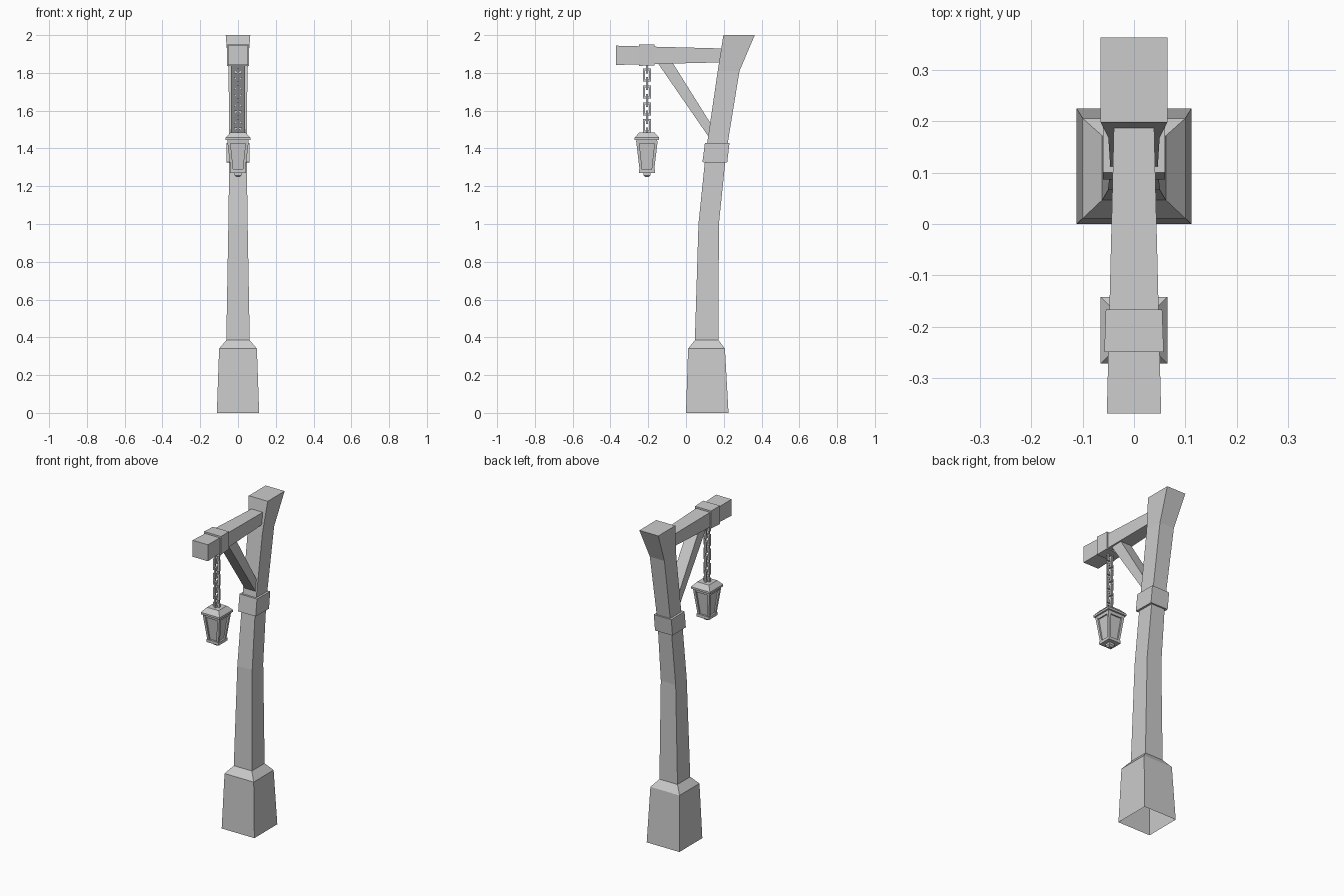
import bpy, bmesh
from mathutils import Vector

if "Cube" in bpy.data.objects:
    bpy.data.objects.remove(bpy.data.objects["Cube"])

LY = -0.207  # lantern and chain axis in y


def loft(name, rings, cap_start=True, cap_end=True):
    """Skin a list of four-point rings into one flat-shaded solid."""
    bm = bmesh.new()
    loops = [[bm.verts.new(p) for p in r] for r in rings]
    for a, b in zip(loops, loops[1:]):
        for i in range(4):
            j = (i + 1) % 4
            bm.faces.new((a[i], a[j], b[j], b[i]))
    if cap_start:
        bm.faces.new(loops[0][::-1])
    if cap_end:
        bm.faces.new(loops[-1])
    bmesh.ops.recalc_face_normals(bm, faces=bm.faces)
    me = bpy.data.meshes.new(name)
    bm.to_mesh(me)
    bm.free()
    ob = bpy.data.objects.new(name, me)
    bpy.context.collection.objects.link(ob)
    return ob


def side_ring(a, b, hx):
    """Ring spanning side-view points a and b (y, z), mirrored to +-hx."""
    return [(-hx, *a), (hx, *a), (hx, *b), (-hx, *b)]


def square(z, h, x=0, y=LY):
    return [(x - h, y - h, z), (x + h, y - h, z), (x + h, y + h, z), (x - h, y + h, z)]


# Curved post with flared foot and head, open underneath
post = [(0, 0, .225, .112), (.34, .011, .206, .1), (.385, .047, .172, .062),
        (1.0, .066, .174, .051), (1.38, .105, .213, .046),
        (1.81, .168, .283, .05), (2.0, .198, .364, .065)]
loft("post", [side_ring((y0, z), (y1, z), h) for z, y0, y1, h in post], cap_start=False)

# Collar around the post
loft("post_collar", [side_ring((.087, 1.327), (.218, 1.325), .06),
                     side_ring((.1, 1.43), (.23, 1.428), .06)])

# Tapered beam and its strap
loft("beam", [side_ring((-.37, 1.842), (-.37, 1.944), .053),
              side_ring((.2, 1.856), (.2, 1.929), .039)])
loft("beam_strap", [side_ring((-.25, 1.837), (-.25, 1.951), .058),
                    side_ring((-.167, 1.84), (-.167, 1.949), .055)])

# Diagonal brace between beam and post
loft("brace", [side_ring((-.155, 1.86), (-.075, 1.86), .037),
               side_ring((.135, 1.44), (.135, 1.525), .037)])


def chain_link(name, z, turned):
    """Rectangular link: a square bar swept round a rectangle."""
    rings = []
    for sx, sz in ((-1, -1), (1, -1), (1, 1), (-1, 1), (-1, -1)):
        ring = []
        for inset, t in ((0, -.006), (0, .006), (.011, .006), (.011, -.006)):
            u, w = sx * (.021 - inset), z + sz * (.035 - inset)
            ring.append((t, LY + u, w) if turned else (u, LY + t, w))
        rings.append(ring)
    ob = loft(name, rings, False, False)
    bm = bmesh.new()
    bm.from_mesh(ob.data)
    bmesh.ops.remove_doubles(bm, verts=bm.verts, dist=1e-5)
    bmesh.ops.recalc_face_normals(bm, faces=bm.faces)
    bm.to_mesh(ob.data)
    bm.free()


# Chain of alternating links
for i in range(9):
    chain_link(f"chain_link_{i + 1}", 1.833 - i * .0447, i % 2 == 1)

# Lantern roof, glass body and bottom rim
loft("lantern_roof", [square(1.445, .065), square(1.457, .065), square(1.485, .04)])
loft("lantern_glass", [square(1.282, .03), square(1.447, .047)])
loft("lantern_top_rim", [square(1.427, .053), square(1.446, .055)])
loft("lantern_bottom_rim", [square(1.27, .042), square(1.288, .042)])
loft("lantern_finial", [square(1.248, .009), square(1.258, .018), square(1.272, .018)])

# Lantern corner bars
for sx in (-1, 1):
    for sy in (-1, 1):
        loft("lantern_corner_bar",
             [square(1.28, .007, sx * .031, LY + sy * .031),
              square(1.44, .008, sx * .049, LY + sy * .049)])
